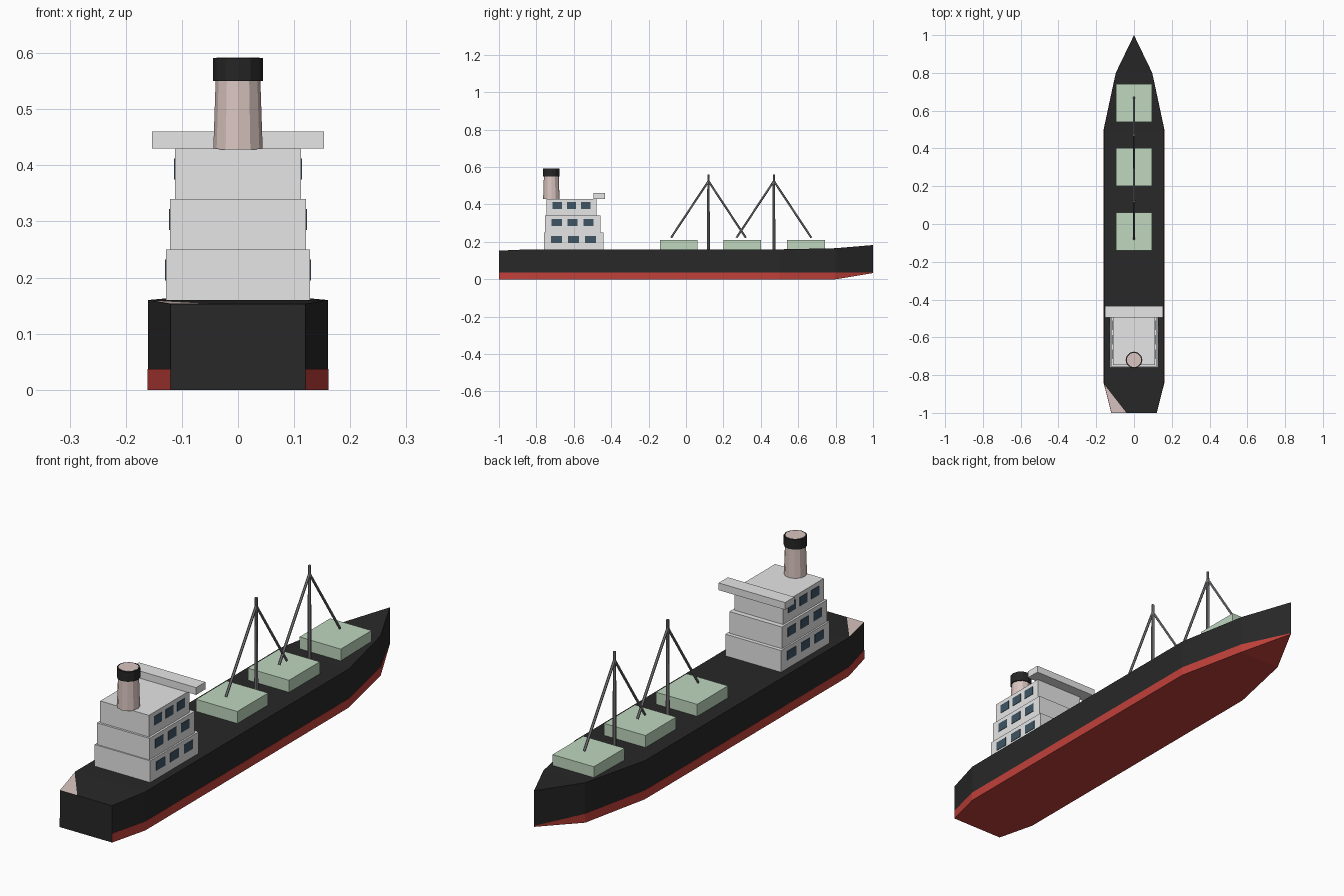
import bpy, bmesh
from mathutils import Vector

cube = bpy.data.objects.get("Cube")
if cube:
    bpy.data.objects.remove(cube, do_unlink=True)


def material(name, r, g, b):
    m = bpy.data.materials.new(name)
    m.use_nodes = True
    m.diffuse_color = (r, g, b, 1)
    bsdf = next(n for n in m.node_tree.nodes if n.type == 'BSDF_PRINCIPLED')
    bsdf.inputs["Base Color"].default_value = (r, g, b, 1)
    return m


BLACK = material("hull black", 0.021, 0.021, 0.021)
RED = material("bottom red", 0.53, 0.052, 0.042)
WHITE = material("house white", 0.79, 0.79, 0.79)
GREEN = material("hatch green", 0.52, 0.68, 0.52)
PINK = material("funnel buff", 0.70, 0.56, 0.53)
CAP = material("funnel black", 0.019, 0.019, 0.019)
GLASS = material("window blue", 0.05, 0.09, 0.13)
STEEL = material("mast grey", 0.24, 0.24, 0.26)


def finish(name, bm, *mats):
    mesh = bpy.data.meshes.new(name)
    bm.normal_update()
    bm.to_mesh(mesh)
    bm.free()
    for m in mats:
        mesh.materials.append(m)
    obj = bpy.data.objects.new(name, mesh)
    bpy.context.collection.objects.link(obj)
    return obj


def box(name, x, y, z, mat):
    """Box from (low, high) pairs on each axis."""
    bm = bmesh.new()
    bmesh.ops.create_cube(bm, size=1)
    for v in bm.verts:
        v.co = [p[0] if c < 0 else p[1] for c, p in zip(v.co, (x, y, z))]
    return finish(name, bm, mat)


def rod(name, start, end, r1, r2, sides, mat):
    """Round bar between two points."""
    a, b = Vector(start), Vector(end)
    bm = bmesh.new()
    bmesh.ops.create_cone(bm, cap_ends=True, segments=sides, radius1=r1,
                          radius2=r2, depth=(b - a).length)
    turn = Vector((0, 0, 1)).rotation_difference(b - a)
    for v in bm.verts:
        v.co = turn @ v.co + (a + b) / 2
    return finish(name, bm, mat)


def loft(name, stations, *mats):
    """Hull through (y, half width, bottom, top) stations, stern to bow."""
    bm = bmesh.new()
    rings = [[bm.verts.new(p) for p in ((-w, y, lo), (w, y, lo), (w, y, hi), (-w, y, hi))]
             for y, w, lo, hi in stations]
    for a, b in zip(rings, rings[1:]):
        for i in range(4):
            j = (i + 1) % 4
            bm.faces.new((a[i], a[j], b[j], b[i]))
    transom = bm.faces.new(rings[0])
    transom.material_index = len(mats) - 1
    bmesh.ops.remove_doubles(bm, verts=bm.verts, dist=0.0001)
    bmesh.ops.recalc_face_normals(bm, faces=bm.faces)
    return finish(name, bm, *mats)


# Hull: y, half width, keel height, deck height
WATER = 0.037
lines = [(-1, 0.12, 0, 0.153), (-0.84, 0.16, 0, 0.16), (0.5, 0.16, 0, 0.16),
         (0.8, 0.096, 0, 0.166), (1, 0, 0.033, 0.183)]
loft("upper_hull", [(y, w, WATER, hi) for y, w, lo, hi in lines], BLACK)
loft("lower_hull", [(y, w * 1.006, lo, WATER) for y, w, lo, hi in lines], RED, BLACK)

# Buff deck patch in the stern corner
bm = bmesh.new()
bm.faces.new([bm.verts.new(p) for p in
              ((-0.12, -1, 0.1534), (-0.04, -1, 0.1534), (-0.157, -0.85, 0.16))])
finish("stern_deck_patch", bm, PINK)

# Deckhouse tiers with side windows: half width, aft, fore, window width
tiers = [(0.128, -0.76, -0.442, 0.058), (0.121, -0.755, -0.458, 0.054),
         (0.112, -0.746, -0.479, 0.05)]
for n, (w, aft, fore, glass) in enumerate(tiers):
    z = 0.16 + 0.09 * n
    box(f"deckhouse_tier_{n + 1}", (-w, w), (aft, fore), (z - 0.004, z + 0.09), WHITE)
    for k in (-1, 0, 1):
        y = (aft + fore) / 2 + k * (fore - aft) * 0.285
        for side, label in ((1, "left"), (-1, "right")):
            x = sorted((side * (w - 0.002), side * (w + 0.002)))
            box(f"window_{label}_{n + 1}_{k + 2}", x, (y - glass / 2, y + glass / 2),
                (z + 0.035, z + 0.072), GLASS)
box("bridge_wing", (-0.153, 0.153), (-0.494, -0.433), (0.43, 0.46), WHITE)

# Funnel with dark band
rod("funnel", (0, -0.72, 0.428), (0, -0.72, 0.592), 0.044, 0.0385, 12, PINK)
rod("funnel_band", (0, -0.72, 0.55), (0, -0.72, 0.591), 0.0445, 0.0445, 12, CAP)

# Cargo hatches
for n, y in enumerate((-0.039, 0.301, 0.641)):
    box(f"hatch_{n + 1}", (-0.095, 0.095), (y - 0.101, y + 0.101), (0.155, 0.21), GREEN)

# Masts, each with a fore and an aft boom
for n, y in enumerate((0.12, 0.47)):
    rod(f"mast_{n + 1}", (0, y, 0.155), (0, y, 0.56), 0.008, 0.006, 8, STEEL)
    for d, label in ((-1, "aft"), (1, "fore")):
        rod(f"boom_{label}_{n + 1}", (0, y, 0.525), (0, y + d * 0.2, 0.222),
            0.0055, 0.0055, 6, STEEL)
